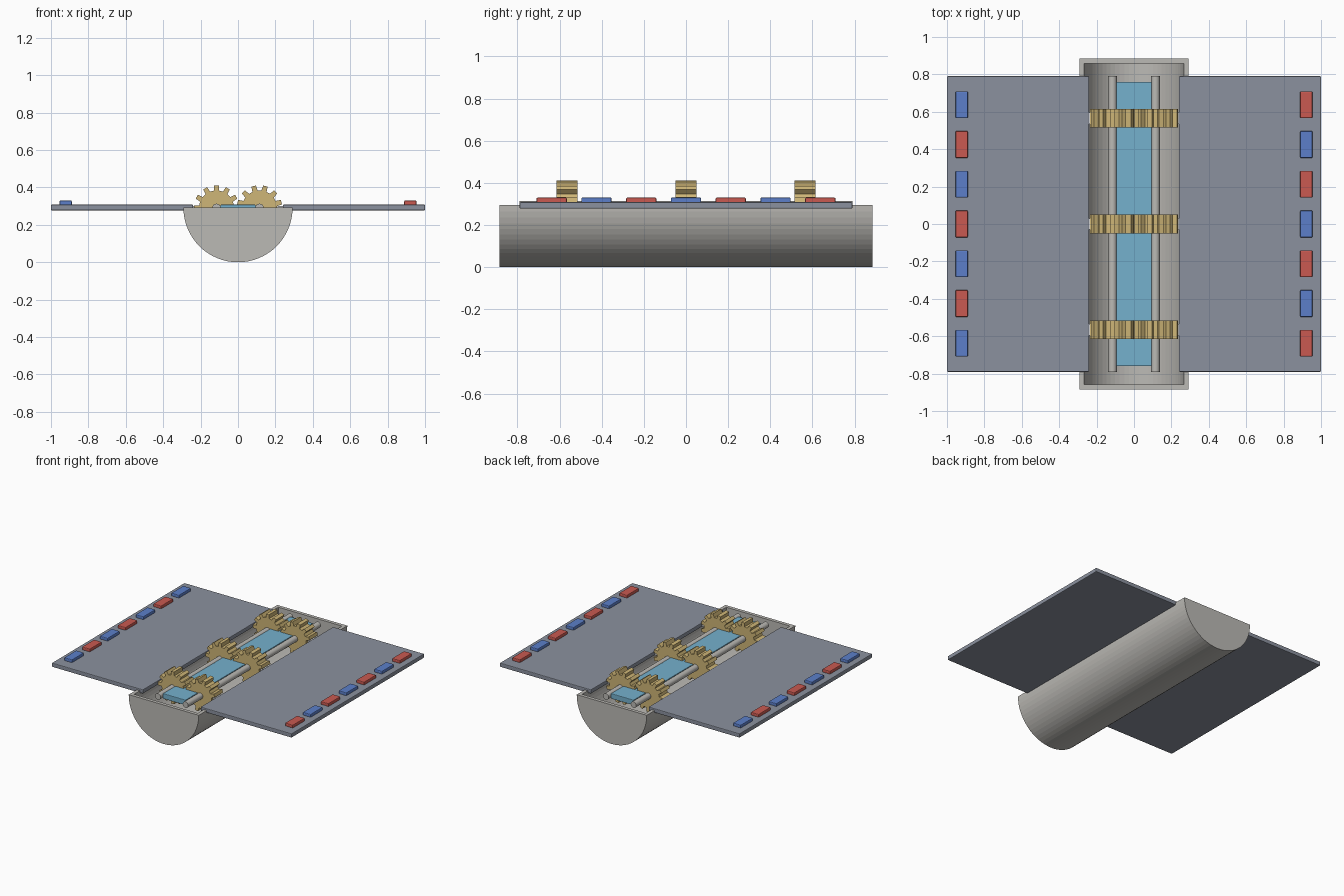
import bpy, bmesh, math
from mathutils import Vector

if "Cube" in bpy.data.objects:
    bpy.data.objects.remove(bpy.data.objects["Cube"])


def material(name, srgb):
    m = bpy.data.materials.new(name)
    m.diffuse_color = [(c / 255) ** 2.2 for c in srgb] + [1]
    m.use_nodes = True
    m.node_tree.nodes["Principled BSDF"].inputs["Base Color"].default_value = m.diffuse_color
    return m


GREY = material("warm grey", (186, 184, 179))
SLATE = material("slate grey", (138, 144, 157))
GOLD = material("brass", (205, 180, 118))
CYAN = material("light blue", (116, 175, 204))
BLUE = material("blue", (92, 126, 200))
RED = material("red", (200, 90, 82))
PALE = material("pale grey", (205, 205, 205))


def finish(name, bm, mat, smooth=False):
    bmesh.ops.recalc_face_normals(bm, faces=bm.faces)
    mesh = bpy.data.meshes.new(name)
    bm.to_mesh(mesh)
    bm.free()
    mesh.materials.append(mat)
    obj = bpy.data.objects.new(name, mesh)
    bpy.context.collection.objects.link(obj)
    if smooth:
        bpy.context.view_layer.objects.active = obj
        obj.select_set(True)
        bpy.ops.object.shade_smooth_by_angle(angle=math.radians(35))
        obj.select_set(False)
    return obj


def box(name, lo, hi, mat, bevel=0):
    bm = bmesh.new()
    bmesh.ops.create_cube(bm, size=1)
    for v in bm.verts:
        v.co = Vector([(a + b) / 2 + c * (b - a) for a, b, c in zip(lo, hi, v.co)])
    if bevel:
        bmesh.ops.bevel(bm, geom=bm.edges[:], offset=bevel, segments=2,
                        profile=0.5, affect='EDGES')
    return finish(name, bm, mat)


def prism(name, outline, y0, y1, mat, smooth=False):
    """Extrude an outline of (x, z) points along y."""
    bm = bmesh.new()
    face = bm.faces.new([bm.verts.new((x, y0, z)) for x, z in outline])
    ext = bmesh.ops.extrude_face_region(bm, geom=[face])
    bmesh.ops.translate(bm, vec=(0, y1 - y0, 0),
                        verts=[g for g in ext["geom"] if isinstance(g, bmesh.types.BMVert)])
    return finish(name, bm, mat, smooth)


def arc(cx, cz, r, a0, a1, n):
    return [(cx + r * math.cos(a0 + (a1 - a0) * i / n),
             cz + r * math.sin(a0 + (a1 - a0) * i / n)) for i in range(n + 1)]


# Half-round trough: curved wall plus two closed ends
TOP, R, WALL, HALF = 0.294, 0.292, 0.026, 0.885
outer = arc(0, TOP, R, math.pi, 2 * math.pi, 32)
outer = [(x, z * TOP / TOP - (TOP - R)) if z < TOP - 0.001 else (x, z) for x, z in outer]
inner = arc(0, TOP, R - WALL, 2 * math.pi, math.pi, 32)
prism("trough_wall", outer + inner, -HALF + WALL, HALF - WALL, GREY)
for s in (-1, 1):
    ends = sorted((s * HALF, s * (HALF - WALL)))
    prism("trough_end", outer, ends[0], ends[1], GREY)

# Flat wings with a row of alternating lamps along each outer edge
for s in (-1, 1):
    xs = sorted((s * 0.24, s * 1.0))
    box("wing", (xs[0], -0.79, 0.277), (xs[1], 0.79, 0.308), SLATE, 0.005)
    for i in range(7):
        y = (i - 3) * 0.2125
        mat = BLUE if (i % 2 == 0) == (s < 0) else RED
        box("lamp", (s * 0.921 - 0.033, y - 0.072, 0.303),
            (s * 0.921 + 0.033, y + 0.072, 0.33), mat, 0.006)

# Central panel between the shafts
box("centre_panel", (-0.094, -0.76, 0.268), (0.094, 0.76, 0.308), CYAN, 0.004)


def gear_outline(cx, cz, phase, teeth=12, root=0.094, tip=0.122):
    pts = []
    for i in range(teeth):
        a = phase + i * 2 * math.pi / teeth
        for r, d in ((root, -0.15), (tip, -0.1), (tip, 0.1), (root, 0.15)):
            pts.append((cx + r * math.cos(a + d), cz + r * math.sin(a + d)))
    return pts


# Twin shafts, meshing gear pairs and hinge arms reaching to the wings
AXIS_X, AXIS_Z = 0.115, 0.29
for s in (-1, 1):
    shaft = arc(s * AXIS_X, AXIS_Z, 0.023, 0, 2 * math.pi, 24)[:-1]
    prism("shaft", shaft, -0.79, 0.79, GREY, True)
    for y in (-0.565, 0, 0.565):
        phase = math.pi / 12 if s > 0 else 0
        prism("gear", gear_outline(s * AXIS_X, AXIS_Z, phase), y - 0.05, y + 0.05, GOLD)
        xs = sorted((s * 0.13, s * 0.25))
        box("hinge_arm", (xs[0], y - 0.03, 0.28), (xs[1], y + 0.03, 0.3), PALE)
